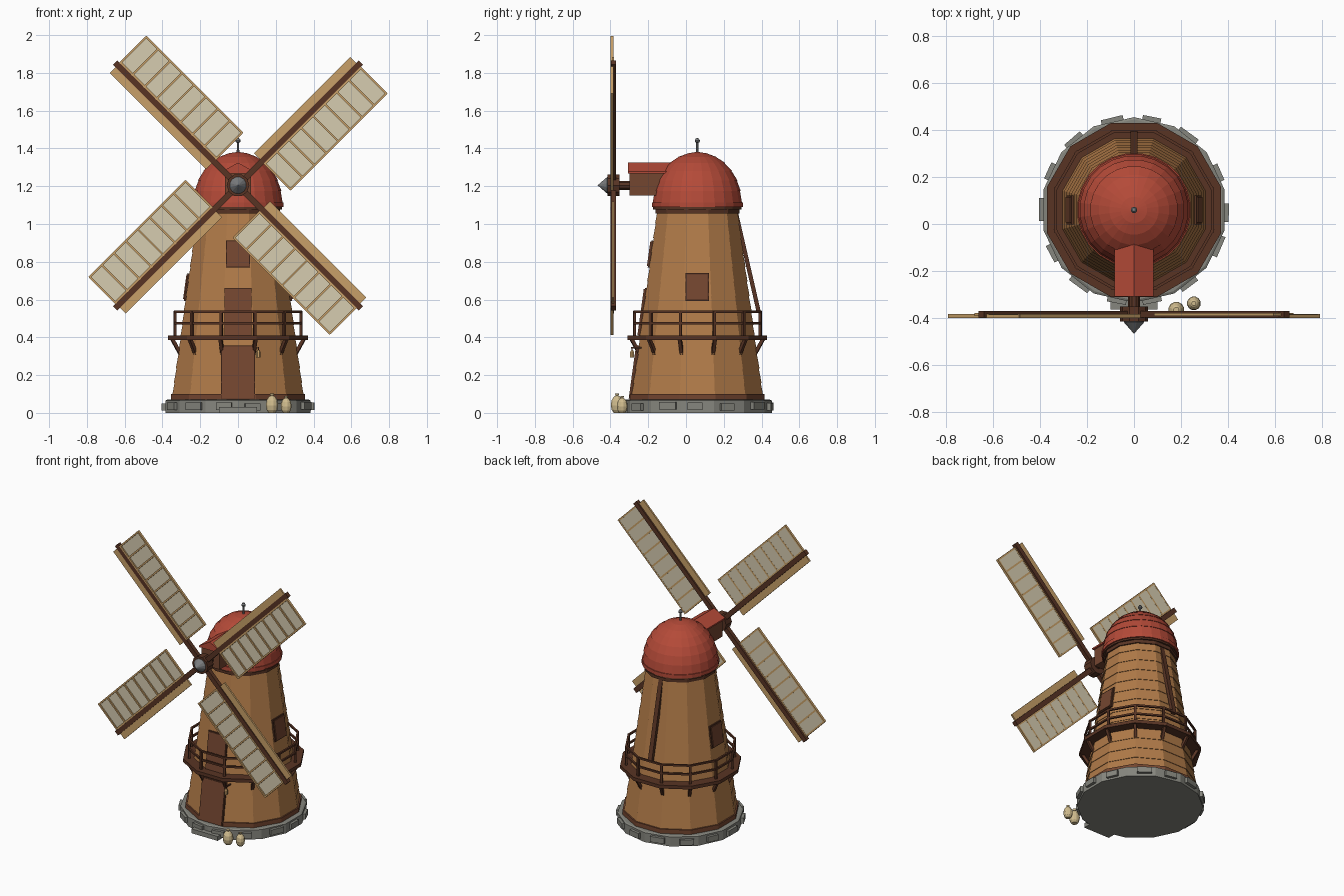
import bpy, bmesh, math, random
from mathutils import Vector, Matrix

if "Cube" in bpy.data.objects:
    bpy.data.objects.remove(bpy.data.objects["Cube"])

random.seed(4)
CY = 0.06                       # tower axis
C15 = math.cos(math.pi / 12)


def mat(name, r, g, b):
    m = bpy.data.materials.new(name)
    m.diffuse_color = [((c / 255 + 0.055) / 1.055) ** 2.4 for c in (r, g, b)] + [1]
    m.use_nodes = True
    m.node_tree.nodes["Principled BSDF"].inputs["Base Color"].default_value = m.diffuse_color
    return m


WOOD = mat("tower wood", 176, 122, 72)
DARK = mat("dark wood", 88, 52, 36)
DOOR = mat("door wood", 116, 70, 48)
RED = mat("red roof", 180, 74, 56)
STONE = mat("stone", 134, 134, 126)
TAN = mat("tan wood", 200, 160, 104)
CANVAS = mat("sail canvas", 214, 204, 176)
METAL = mat("metal", 122, 124, 126)
SACK = mat("sack cloth", 208, 188, 142)


def finish(name, bm, m):
    bmesh.ops.recalc_face_normals(bm, faces=bm.faces)
    me = bpy.data.meshes.new(name)
    bm.to_mesh(me)
    bm.free()
    me.materials.append(m)
    ob = bpy.data.objects.new(name, me)
    bpy.context.collection.objects.link(ob)
    return ob


def lathe(name, m, prof, n, at=(0, CY, 0), rot=None, flat_front=True):
    """Revolve (radius, z) points into an n-sided solid."""
    bm = bmesh.new()
    off = math.pi / n if flat_front else 0
    rings = []
    for r, z in prof:
        if r < 1e-5:
            rings.append([bm.verts.new((0, 0, z))] * n)
        else:
            rings.append([bm.verts.new((r * math.sin(off + 2 * math.pi * i / n),
                                        -r * math.cos(off + 2 * math.pi * i / n), z)) for i in range(n)])
    for a, b in zip(rings, rings[1:]):
        for i in range(n):
            j = (i + 1) % n
            vs = list(dict.fromkeys((a[i], a[j], b[j], b[i])))
            bm.faces.new(vs)
    for ring in (rings[0], rings[-1]):
        if ring[0] is not ring[1]:
            bm.faces.new(ring)
    bm.transform(Matrix.Translation(at) @ (rot or Matrix()))
    return finish(name, bm, m)


def beams(name, m, items):
    """Boxes running from a to b: (a, b, side direction, width, depth)."""
    bm = bmesh.new()
    for a, b, side, w, d in items:
        a, b = Vector(a), Vector(b)
        z = (b - a).normalized()
        y = z.cross(Vector(side)).normalized()
        x = y.cross(z)
        R = Matrix((x, y, z)).transposed().to_4x4()
        M = Matrix.Translation((a + b) / 2) @ R @ Matrix.Diagonal((w, d, (b - a).length, 1))
        bmesh.ops.create_cube(bm, size=1, matrix=M)
    return finish(name, bm, m)


def box(name, m, x0, x1, y0, y1, z0, z1):
    xm, ym = (x0 + x1) / 2, (y0 + y1) / 2
    return beams(name, m, [((xm, ym, z0), (xm, ym, z1), (1, 0, 0), x1 - x0, y1 - y0)])


def polar(deg, r, z):           # 0 degrees = front, 90 = right
    a = math.radians(deg)
    return Vector((r * math.sin(a), CY - r * math.cos(a), z))


def tangent(deg):
    a = math.radians(deg)
    return Vector((math.cos(a), math.sin(a), 0))


def tower_r(z):                 # distance from axis to a wall face
    return 0.343 - 0.135 * (z - 0.1) / 0.98


# stone base with blocks and step
lathe("stone_base", STONE, [(0.395, 0), (0.395, 0.065), (0.385, 0.07)], 14, flat_front=False)
blocks = []
for i in range(14):
    d = 360 / 14 * (i + 0.5) + random.uniform(-3, 3)
    z = random.uniform(0.012, 0.02)
    blocks.append((polar(d, 0.386, z), polar(d, 0.386, z + 0.038), tangent(d), random.uniform(0.07, 0.1), 0.036))
beams("base_blocks", STONE, blocks)
box("door_step", STONE, -0.1, 0.1, -0.365, -0.25, 0, 0.03)

# twelve-sided tower with overlapping plank rows
prof, rows = [], 13
for k in range(rows):
    z0, z1 = (0.08 + 1.0 * (k + t) / rows for t in (0, 1))
    prof += [((tower_r(z0) + 0.005) / C15, z0), ((tower_r(z1) + 0.001) / C15, z1)]
lathe("tower", WOOD, prof, 12)
lathe("bottom_band", DOOR, [(0.356 / C15, 0.068), (0.356 / C15, 0.1)], 12)
lathe("top_band", DARK, [(0.222 / C15, 1.055), (0.222 / C15, 1.095)], 12)


# doors and windows, leaning with the wall
def opening(name, deg, w, z0, z1, trim=0.008):
    beams(name + "_frame", DARK, [(polar(deg, tower_r(z0 - trim), z0 - trim),
          polar(deg, tower_r(z1 + trim), z1 + trim), tangent(deg), w + 2 * trim, 0.024)])
    beams(name, DOOR, [(polar(deg, tower_r(z0), z0), polar(deg, tower_r(z1), z1), tangent(deg), w, 0.034)])


opening("front_door", 0, 0.172, 0.075, 0.35, 0.005)
opening("deck_door", 0, 0.135, 0.41, 0.655, 0.005)
opening("front_window", 0, 0.115, 0.775, 0.905, 0.006)
opening("right_window", 90, 0.108, 0.6, 0.73)
opening("left_window", -90, 0.108, 0.6, 0.73)

# balcony deck, railing and brackets
lathe("balcony_deck", DARK, [(0.37 / C15, 0.387), (0.37 / C15, 0.41)], 12)
rail, brackets = [], []
for i in range(12):
    d = 30 * i + 15
    p, q = 0.345, 0.345
    rail.append((polar(d, p, 0.4), polar(d, p, 0.54), tangent(d), 0.014, 0.014))
    for z in (0.475, 0.535):
        rail.append((polar(d, q, z), polar(d + 30, q, z), (0, 0, 1), 0.012, 0.012))
    brackets.append((polar(d, 0.312, 0.305), polar(d, 0.36, 0.39), tangent(d), 0.018, 0.018))
beams("balcony_railing", DARK, rail)
beams("balcony_brackets", DARK, brackets)

# stepped dome cap and finial
prof, rows = [(0.225, 1.088), (0.243, 1.09), (0.243, 1.115)], 7
for k in range(rows):
    a0, a1 = (math.pi / 2 * (k + t) / rows for t in (0, 1))
    prof += [(0.234 * math.cos(a0) + 0.004, 1.115 + 0.265 * math.sin(a0)),
             (0.234 * math.cos(a1), 1.115 + 0.265 * math.sin(a1))]
prof[-1] = (0, 1.382)
lathe("dome_cap", RED, prof, 24)
lathe("dome_rim", DARK, [(0.236, 1.078), (0.236, 1.09)], 24)
lathe("finial", METAL, [(0.007, 1.37), (0.006, 1.43), (0.013, 1.434), (0.014, 1.443), (0.008, 1.453), (0, 1.455)], 10)

# gabled shaft housing
box("shaft_housing", DOOR, -0.07, 0.07, -0.3, 0.0, 1.15, 1.272)
bm = bmesh.new()
f = bm.faces.new([bm.verts.new((x, -0.308, z)) for x, z in
                  ((-0.083, 1.268), (0.083, 1.268), (0.083, 1.278), (0, 1.325), (-0.083, 1.278))])
ext = bmesh.ops.extrude_face_region(bm, geom=[f])
bmesh.ops.translate(bm, vec=(0, 0.3, 0), verts=[v for v in ext["geom"] if isinstance(v, bmesh.types.BMVert)])
finish("housing_roof", bm, RED)

# shaft, hub and nose cone (axis towards the front)
HZ = 1.205
FWD = Matrix.Rotation(math.pi / 2, 4, 'X')
lathe("shaft", DARK, [(0.025, 0.28), (0.025, 0.38)], 10, (0, 0, HZ), FWD)
lathe("hub", DARK, [(0.06, 0.352), (0.06, 0.415)], 10, (0, 0, HZ), FWD)
lathe("nose_cone", METAL, [(0.045, 0.41), (0.045, 0.418), (0, 0.468)], 12, (0, 0, HZ), FWD)

# four sails
spars, boards, canvas, laths = [], [], [], []
for k in range(4):
    a = math.radians(45 + 90 * k)
    u, v = Vector((math.sin(a), 0, math.cos(a))), Vector((math.cos(a), 0, -math.sin(a)))

    def P(s, t, y):
        return u * s + v * t + Vector((0, y, HZ))
    spars.append((P(0.03, 0, -0.384), P(0.92, 0, -0.384), v, 0.032, 0.028))
    boards.append((P(0.18, -0.037, -0.386), P(0.9, -0.037, -0.386), v, 0.046, 0.012))
    canvas.append((P(0.18, 0.112, -0.388), P(0.9, 0.112, -0.388), v, 0.2, 0.006))
    for t in (0.02, 0.211):
        laths.append((P(0.177, t, -0.392), P(0.903, t, -0.392), v, 0.011, 0.016))
    for i in range(9):
        s = 0.182 + 0.716 * i / 8
        laths.append((P(s, 0.014, -0.392), P(s, 0.212, -0.392), u, 0.011, 0.015))
beams("sail_spars", DARK, spars)
beams("sail_boards", TAN, boards)
beams("sail_canvas", CANVAS, canvas)
beams("sail_laths", TAN, laths)

# tail pole at the back
beams("tail_pole", DARK, [((0, 0.262, 1.07), (0, 0.386, 0.53), (1, 0, 0), 0.03, 0.022)])

# lantern beside the door
beams("lantern_hook", DARK, [((0.108, -0.22, 0.345), (0.108, -0.292, 0.345), (1, 0, 0), 0.008, 0.008),
                             ((0.108, -0.285, 0.345), (0.108, -0.285, 0.328), (1, 0, 0), 0.005, 0.005)])
lathe("lantern", TAN, [(0.012, 0.292), (0.012, 0.322), (0.004, 0.334)], 6, (0.108, -0.285, 0))

# grain sacks
for name, x, y, s in (("large_sack", 0.18, -0.365, 1), ("small_sack", 0.255, -0.338, 0.87)):
    lathe(name, SACK, [(r * s, z * s) for r, z in ((0.018, 0), (0.029, 0.015), (0.034, 0.04), (0.03, 0.066),
          (0.018, 0.085), (0.008, 0.091), (0.012, 0.102))], 12, (x, y, 0))
